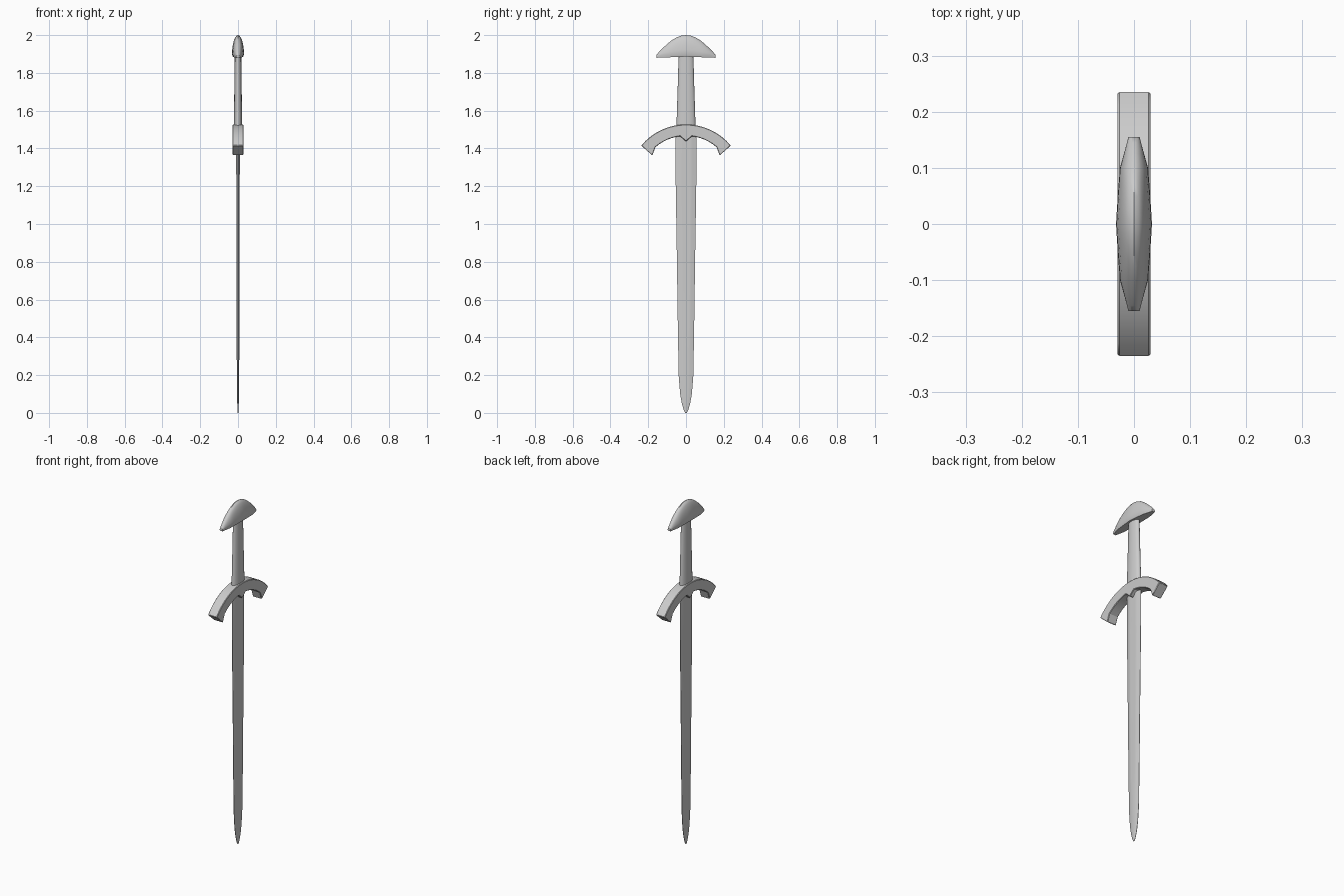
import bpy, bmesh, math

if "Cube" in bpy.data.objects:
    bpy.data.objects.remove(bpy.data.objects["Cube"])


def finish(name, bm, angle=35):
    bmesh.ops.recalc_face_normals(bm, faces=bm.faces)
    me = bpy.data.meshes.new(name)
    bm.to_mesh(me)
    bm.free()
    ob = bpy.data.objects.new(name, me)
    bpy.context.collection.objects.link(ob)
    bpy.ops.object.select_all(action='DESELECT')
    ob.select_set(True)
    bpy.context.view_layer.objects.active = ob
    bpy.ops.object.shade_smooth_by_angle(angle=math.radians(angle))
    return ob


def loft(name, rings, angle=35):
    """Skin closed rings of equal length and cap both ends."""
    bm = bmesh.new()
    loops = [[bm.verts.new(p) for p in r] for r in rings]
    for a, b in zip(loops, loops[1:]):
        for i in range(len(a)):
            j = (i + 1) % len(a)
            bm.faces.new((a[i], a[j], b[j], b[i]))
    bm.faces.new(loops[0])
    bm.faces.new(loops[-1])
    return finish(name, bm, angle)


# Blade: bevelled section with a shallow central fuller that ends before the tip
# (z, half width, half thickness, fuller depth)
blade = [(0.0, 0.004, 0.002, 0), (0.015, 0.012, 0.003, 0), (0.05, 0.022, 0.004, 0),
         (0.1, 0.031, 0.005, 0), (0.2, 0.039, 0.006, 0), (0.33, 0.041, 0.007, 0),
         (0.37, 0.042, 0.008, 0.002), (0.8, 0.048, 0.008, 0.003),
         (1.25, 0.055, 0.009, 0.003), (1.30, 0.055, 0.01, 0.003), (1.48, 0.056, 0.01, 0.003)]
rings = []
for z, w, t, d in blade:
    side = [(t * 0.75, -0.6 * w), (t, -0.35 * w), (t - d, 0), (t, 0.35 * w), (t * 0.75, 0.6 * w)]
    half = [(0.001, -w)] + side + [(0.001, w)]
    rings.append([(x, y, z) for x, y in half] + [(-x, y, z) for x, y in reversed(half)])
loft("blade", rings, 20)

# Grip: tapering oval
rings = []
for z, hx, hy in [(1.5, 0.022, 0.051), (1.6, 0.021, 0.048), (1.75, 0.019, 0.043), (1.9, 0.017, 0.039)]:
    rings.append([(hx * math.cos(a), hy * math.sin(a), z)
                  for a in [math.tau * i / 24 for i in range(24)]])
loft("grip", rings)

# Guard: arched bar with flared ends and a small central point
cz, r_out, r_in = 1.22, 0.307, 0.247
a_out = math.asin(0.237 / r_out)
a0, a1 = math.asin(0.032 / r_in), math.asin(0.162 / r_in)
right = [(r_out * math.sin(a_out * i / 8), cz + r_out * math.cos(a_out * i / 8)) for i in range(9)]
right.append((0.178, 1.363))
for i in range(7):
    a = a1 + (a0 - a1) * i / 6
    right.append((r_in * math.sin(a), cz + r_in * math.cos(a)))
right.append((0.0, 1.437))
outline = right + [(-y, z) for y, z in reversed(right[1:-1])]
guard = loft("guard", [[(x, y, z) for y, z in outline] for x in (-0.029, 0.029)], 30)
bev = guard.modifiers.new("edge", 'BEVEL')
bev.width = 0.003
bev.segments = 1
bev.angle_limit = math.radians(40)

# Pommel: lobed cap, half-oval sections lofted along y (y, half thickness, top z)
cap = [(0.0, 0.032, 2.0), (0.025, 0.0305, 1.997), (0.05, 0.029, 1.988), (0.075, 0.027, 1.973),
       (0.1, 0.025, 1.953), (0.125, 0.018, 1.929), (0.145, 0.0125, 1.909), (0.155, 0.01, 1.896)]
stations = [(-y, h, t) for y, h, t in reversed(cap[1:])] + cap
rings = []
for y, h, t in stations:
    base = 1.880 + 0.006 * (1 - abs(y) / 0.155)
    mid = min(base + 0.014, base + 0.4 * (t - base))
    ring = [(-0.85 * h, y, base), (0.85 * h, y, base)]
    for i in range(13):
        a = math.pi * i / 12
        ring.append((h * math.cos(a), y, mid + (t - mid) * math.sin(a) ** 1.1 if 0 < i < 12 else mid))
    rings.append(ring)
loft("pommel", rings, 40)
